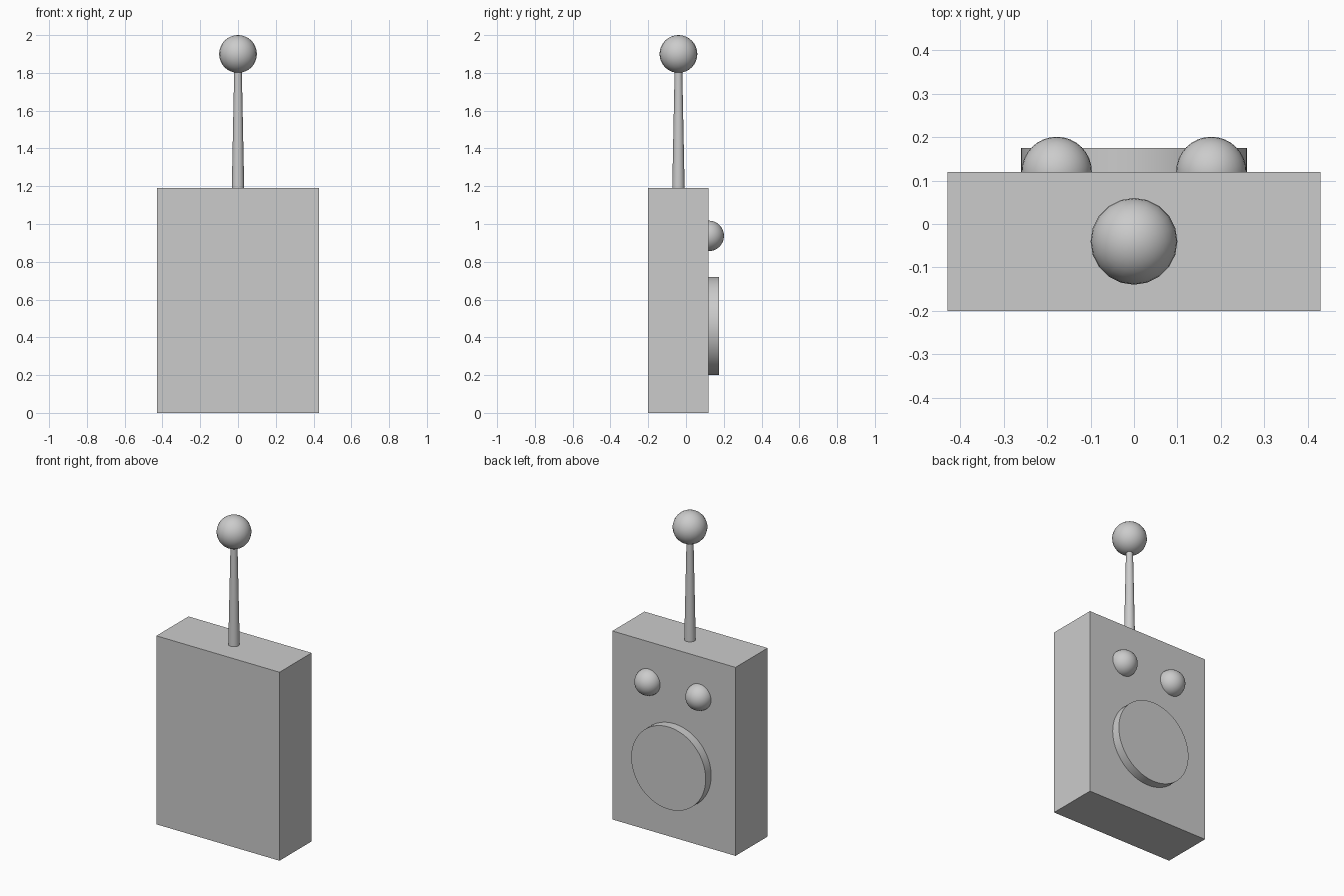
import bpy
import math

if "Cube" in bpy.data.objects:
    bpy.data.objects.remove(bpy.data.objects["Cube"])


def smooth(obj, name):
    obj.name = name
    bpy.ops.object.shade_smooth_by_angle(angle=math.radians(35))
    return obj


def ball(name, radius, location, segments, rings):
    bpy.ops.mesh.primitive_uv_sphere_add(
        segments=segments, ring_count=rings, radius=radius, location=location)
    return smooth(bpy.context.object, name)


# Box body
bpy.ops.mesh.primitive_cube_add(size=1, location=(0, -0.04, 0.595))
body = bpy.context.object
body.name = "body"
body.scale = (0.86, 0.32, 1.19)
bpy.ops.object.transform_apply(location=False, rotation=False, scale=True)

# Tapered antenna with its tip ball
bpy.ops.mesh.primitive_cone_add(
    vertices=20, radius1=0.033, radius2=0.02, depth=0.64, location=(0, -0.04, 1.50))
smooth(bpy.context.object, "antenna_rod")
ball("antenna_ball", 0.1, (0, -0.04, 1.9), 20, 16)

# Round speaker disc on the back face
bpy.ops.mesh.primitive_cylinder_add(
    vertices=64, radius=0.26, depth=0.075, location=(0, 0.1375, 0.46),
    rotation=(math.radians(90), 0, 0))
smooth(bpy.context.object, "speaker_disc")

# Pair of domed knobs
for side, label in ((-1, "left"), (1, "right")):
    ball("knob_" + label, 0.081, (side * 0.178, 0.12, 0.937), 32, 16)
